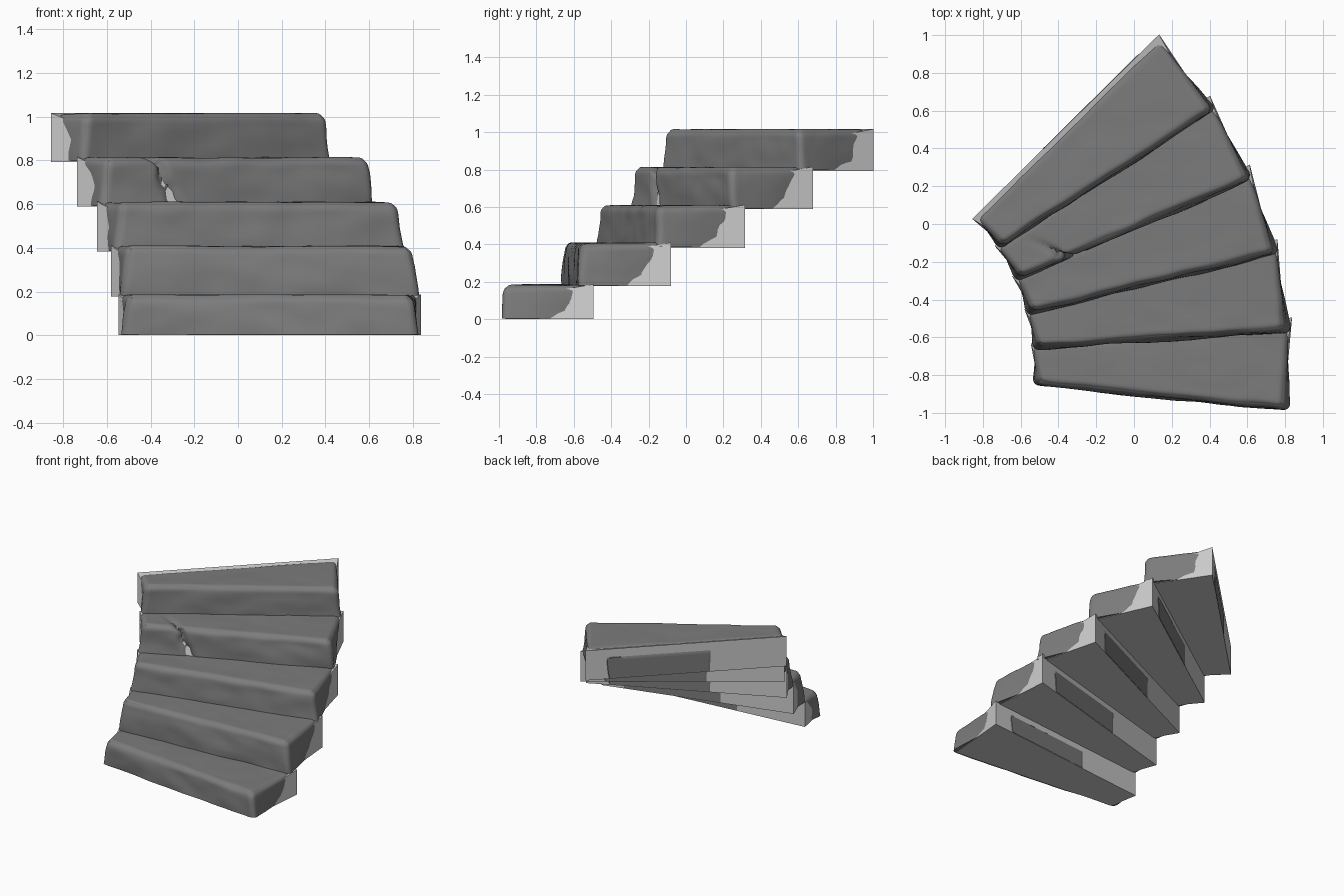
import bpy, bmesh
from math import radians, sin, cos, exp
from mathutils import Vector, noise

if "Cube" in bpy.data.objects:
    bpy.data.objects.remove(bpy.data.objects["Cube"])

CX, CY = -1.636, -0.742          # centre the stair turns around
R_IN, R_OUT = 1.095, 2.485
START, STEP, SPAN = -5.9, 9.73, 11.6
BOTTOM = [0.0, 0.177, 0.382, 0.588, 0.793]
TOP = [0.187, 0.41, 0.611, 0.815, 1.017]

dark = bpy.data.materials.new("dark_stone")
dark.diffuse_color = (0.2, 0.2, 0.2, 1)
dark.use_nodes = True
dark.node_tree.nodes["Principled BSDF"].inputs["Base Color"].default_value = dark.diffuse_color


def finish(name, bm, mat=None):
    bmesh.ops.recalc_face_normals(bm, faces=bm.faces[:])
    me = bpy.data.meshes.new(name)
    bm.to_mesh(me)
    bm.free()
    ob = bpy.data.objects.new(name, me)
    bpy.context.collection.objects.link(ob)
    if mat:
        me.materials.append(mat)
        bpy.ops.object.select_all(action='DESELECT')
        ob.select_set(True)
        bpy.context.view_layer.objects.active = ob
        bpy.ops.object.shade_smooth_by_angle(angle=radians(40))


def plan(i, s, t):
    """Tread plan: s = inner to outer end, t = front to back."""
    r = R_IN + (R_OUT - R_IN) * s
    a = radians(START + STEP * i)
    b = a + radians(SPAN)
    p = Vector((cos(a), sin(a), 0)).lerp(Vector((cos(b), sin(b), 0)), t)
    return Vector((CX, CY, 0)) + r * p


def unit_block(cuts=((), (), ())):
    bm = bmesh.new()
    bmesh.ops.create_cube(bm, size=1)
    bmesh.ops.translate(bm, verts=bm.verts[:], vec=(0.5, 0.5, 0.5))
    for axis, positions in enumerate(cuts):
        n = Vector((0, 0, 0))
        n[axis] = 1
        for c in positions:
            bmesh.ops.bisect_plane(bm, geom=bm.verts[:] + bm.edges[:] + bm.faces[:],
                                   plane_co=n * c, plane_no=n)
    return bm


def round_box(p, dims, rad):
    """Round all edges of a box except those around its bottom."""
    q = Vector(min(max(p[k], rad), dims[k] - rad) for k in range(3))
    q.z = min(p.z, dims[2] - rad)
    d = p - q
    return q + d.normalized() * rad if d.length > 1e-6 else p


def wedge(i):
    # plain support block, its front tucked inside the stone
    bm = unit_block()
    h = TOP[i] - BOTTOM[i]
    for v in bm.verts:
        s, t, w = v.co
        front = 1 - t
        p = plan(i, s + (0.5 - s) * (0.06 + 0.04 * w) * front,
                 t + front * (0.05 + 0.12 * w))
        p.z = BOTTOM[i] + w * (h - 0.07 * front)
        v.co = p
    finish("support_block_%d" % (i + 1), bm)


def stone(i):
    # worn stone tread
    edge = [0.006, 0.012, 0.018, 0.025, 0.033]
    long_cuts = edge + [k / 90 for k in range(4, 87)] + [1 - e for e in edge]
    deep_cuts = [0.02, 0.04, 0.06, 0.085, 0.12, 0.16, 0.2, 0.25, 0.3, 0.4, 0.5, 0.6,
                 0.7, 0.8, 0.86, 0.91, 0.95, 0.98]
    high_cuts = [0.15, 0.3, 0.45, 0.6, 0.7, 0.77, 0.83, 0.88, 0.93, 0.97]
    bm = unit_block([long_cuts, deep_cuts, high_cuts])
    width, h = R_OUT - R_IN, TOP[i] - BOTTOM[i] - 0.004
    for v in bm.verts:
        s, t, w = v.co
        depth = (R_IN + width * s) * radians(SPAN)
        dims = (width, depth, h)
        p = round_box(Vector((s * width, t * depth, w * h)), dims, 0.04)
        seed = Vector((p.x * 2.5, p.y * 4, p.z * 6 + i * 7.3))
        n = noise.noise(seed)
        n2 = noise.noise(seed * 2.3 + Vector((9, 4, 2)))
        wear = 0.003 + 0.012 * n + 0.006 * n2
        # front face leans back and is worn, top is slightly uneven
        p.y += max(0, 1 - 2 * t) * (max(wear, -0.004) + 0.014 * w * w)
        p.z -= max(wear * 0.5, 0) * w ** 4
        # ends lean in at the front top and at the back bottom
        taper = 0.035 * w * (1 - t) + 0.03 * t * (1 - w) + 0.004 + 0.6 * wear
        p.x += (1 - 2 * s) * max(taper, -0.003)
        ss, tt = p.x / width, p.y / depth
        # back face sits inside the block apart from a low bulge
        bulge = w < 0.75 and 0.37 < s < 0.9
        tt *= 1.006 if bulge and t > 0.99 else 0.978
        # diagonal crack across the fourth tread
        if i == 3:
            line = 0.375 - 0.085 * w - 0.15 * t + 0.03 * n2
            g = exp(-((ss * width - line) / 0.02) ** 2)
            tt += 0.11 * g * max(0, 1 - t / 0.4)
            p.z -= 0.03 * g * w ** 3 * max(0, 1 - 1.2 * t)
        z = BOTTOM[i] + 0.004 + p.z
        v.co = plan(i, ss, tt)
        v.co.z = z
    finish("stone_tread_%d" % (i + 1), bm, dark)


for step in range(5):
    wedge(step)
    stone(step)
